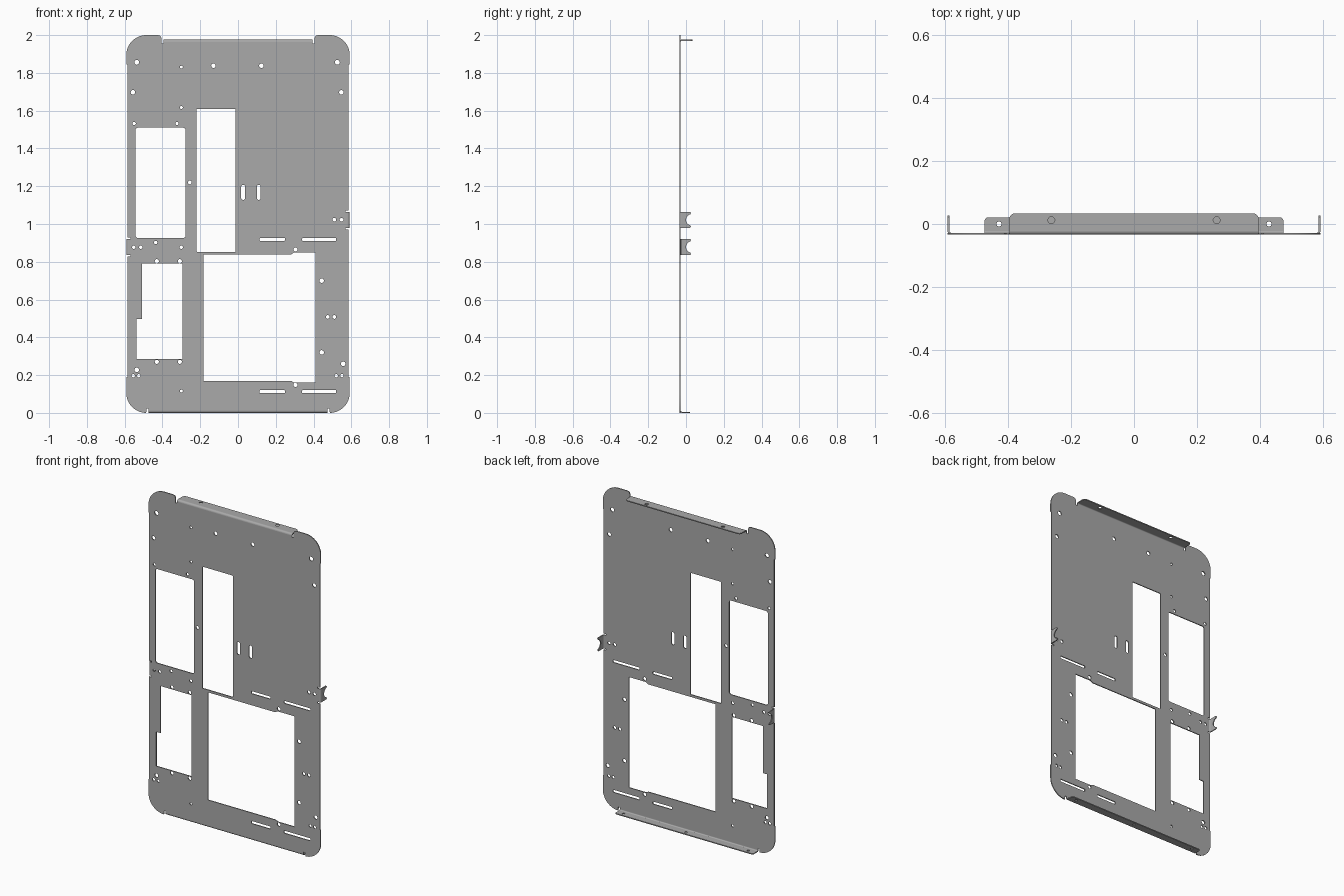
import bpy
import bmesh
from math import cos, sin, radians
from mathutils import Matrix, Vector

if "Cube" in bpy.data.objects:
    bpy.data.objects.remove(bpy.data.objects["Cube"])

THICK = 0.006      # sheet thickness
BEND = 0.012       # outer bend radius
HALF_W = 0.591     # half width of the panel
FRONT = -0.034     # front face of the panel
BACK = 0.034       # furthest reach of the flanges
BEND_Y = FRONT + BEND

steel = bpy.data.materials.new("steel grey")
steel.use_nodes = True
grey = (0.4, 0.4, 0.4, 1)
steel.diffuse_color = grey
steel.node_tree.nodes["Principled BSDF"].inputs["Base Color"].default_value = grey

# Directions in which a flat profile can be laid out: (u, v, extrusion)
FLAT = Matrix.Identity(4)
UPRIGHT = Matrix.Rotation(radians(90), 4, "X")
SIDEWAYS = Matrix(((0, 0, 1, 0), (1, 0, 0, 0), (0, 1, 0, 0), (0, 0, 0, 1)))


def arc(cx, cy, r, start, end, steps=10):
    angles = [radians(start + (end - start) * i / steps) for i in range(steps + 1)]
    return [(cx + r * cos(a), cy + r * sin(a)) for a in angles]


def circle(x, y, r):
    return arc(x, y, r, 0, 360, 20)[:-1]


def rounded(x0, x1, y0, y1, r):
    return (arc(x1 - r, y0 + r, r, -90, 0, 6) + arc(x1 - r, y1 - r, r, 0, 90, 6)
            + arc(x0 + r, y1 - r, r, 90, 180, 6) + arc(x0 + r, y0 + r, r, 180, 270, 6))


def sheet(name, loops, matrix, offset, thickness=THICK):
    """Fill an outline with holes, give it thickness and place it."""
    curve = bpy.data.curves.new(name, "CURVE")
    curve.dimensions = "2D"
    curve.fill_mode = "BOTH"
    curve.extrude = thickness / 2
    for loop in loops:
        spline = curve.splines.new("POLY")
        spline.points.add(len(loop) - 1)
        for point, (u, v) in zip(spline.points, loop):
            point.co = (u, v, 0, 1)
        spline.use_cyclic_u = True
    temp = bpy.data.objects.new(name + " outline", curve)
    bpy.context.collection.objects.link(temp)
    bpy.context.view_layer.update()
    graph = bpy.context.evaluated_depsgraph_get()
    mesh = bpy.data.meshes.new_from_object(temp.evaluated_get(graph))
    bpy.data.objects.remove(temp)

    bm = bmesh.new()
    bm.from_mesh(mesh)
    bmesh.ops.remove_doubles(bm, verts=bm.verts, dist=0.00005)
    bm.transform(Matrix.Translation(Vector(offset)) @ matrix)
    bmesh.ops.recalc_face_normals(bm, faces=bm.faces)
    bm.to_mesh(mesh)
    bm.free()
    mesh.materials.clear()
    mesh.materials.append(steel)
    obj = bpy.data.objects.new(name, mesh)
    bpy.context.collection.objects.link(obj)
    bpy.ops.object.select_all(action="DESELECT")
    obj.select_set(True)
    bpy.context.view_layer.objects.active = obj
    bpy.ops.object.shade_smooth_by_angle(angle=radians(30))
    return obj


def bend(name, centre, start, matrix, offset, length):
    """Quarter ring that joins the panel to a folded edge."""
    ring = (arc(*centre, BEND, start, start + 90, 6)
            + arc(*centre, BEND - THICK, start + 90, start, 6))
    sheet(name, [ring], matrix, offset, length)


TAB_HALF = 0.042
TAB_Z = {1: 1.022, -1: 0.878}
TOP_HALF, TOP_Z = 0.395, 1.976
LOW_HALF = 0.474


# Panel outline, one side from bottom to top, with bend reliefs
def half_outline(tab_z):
    inner, relief = HALF_W - BEND, HALF_W - 0.021
    edge = HALF_W - 0.005
    low, high = tab_z - TAB_HALF, tab_z + TAB_HALF
    pts = [(LOW_HALF, BEND), (LOW_HALF, 0.022), (0.485, 0.022)]
    pts += arc(0.486, 0.105, 0.105, -90, 0, 14)
    pts += [(HALF_W, 0.19), (edge, 0.19)]
    pts += [(edge, low - 0.008), (relief, low - 0.008), (relief, low), (inner, low)]
    pts += [(inner, high), (relief, high), (relief, high + 0.008), (edge, high + 0.008)]
    pts += [(edge, 1.845), (HALF_W, 1.845)]
    pts += arc(0.486, 1.895, 0.105, 0, 90, 14)
    pts += arc(0.422, 1.983, 0.017, 90, 180, 5)[:1]
    pts += [(0.41, 1.995), (0.405, 1.983), (0.405, 1.955)]
    pts += [(TOP_HALF, 1.955), (TOP_HALF, TOP_Z - BEND)]
    return pts


outline = half_outline(TAB_Z[1])
outline += [(-x, z) for x, z in reversed(half_outline(TAB_Z[-1]))]

# Large openings
openings = [
    rounded(-0.543, -0.277, 0.926, 1.51, 0.014),
    rounded(-0.22, -0.012, 0.853, 1.608, 0.003),
    [(-0.183, 0.17), (0.28, 0.17), (0.295, 0.162), (0.411, 0.162),
     (0.411, 0.848), (0.295, 0.848), (0.28, 0.838), (-0.183, 0.838)],
    [(-0.538, 0.285), (-0.295, 0.285), (-0.295, 0.79),
     (-0.508, 0.79), (-0.508, 0.498), (-0.538, 0.498)],
]

# Slots
for x in (0.027, 0.11):
    openings.append(rounded(x - 0.01, x + 0.01, 1.128, 1.207, 0.009))
for z in (0.918, 0.112):
    for x0, x1 in ((0.115, 0.248), (0.34, 0.52)):
        openings.append(rounded(x0, x1, z - 0.008, z + 0.008, 0.003))

# Screw holes in rows: radius, height, positions across
rows = [
    (0.013, 1.856, (-0.536, 0.526)), (0.012, 1.838, (-0.13, 0.124)),
    (0.012, 1.697, (-0.556, 0.547)), (0.008, 1.83, (-0.3,)),
    (0.008, 1.617, (-0.3,)), (0.009, 1.532, (-0.55, -0.323)),
    (0.01, 1.22, (-0.255,)), (0.01, 1.023, (0.51, 0.548)),
    (0.009, 0.902, (-0.436,)), (0.009, 0.877, (-0.552, -0.515, -0.3)),
    (0.011, 0.865, (0.304,)), (0.011, 0.803, (-0.43, -0.308)),
    (0.012, 0.7, (0.443,)), (0.01, 0.508, (0.475, 0.51)),
    (0.012, 0.32, (0.443,)), (0.011, 0.27, (-0.43, -0.308)),
    (0.012, 0.26, (0.557,)), (0.012, 0.228, (-0.536,)),
    (0.009, 0.197, (-0.555, -0.525, 0.52, 0.55)),
    (0.011, 0.148, (0.304,)), (0.008, 0.115, (-0.3,)),
]
openings += [circle(x, z, r) for r, z, across in rows for x in across]
sheet("panel", [outline] + openings, UPRIGHT, (0, FRONT + THICK / 2, 0))


# Folded flanges along the top and bottom
def flange(name, half, reach, corner, z, holes):
    shape = [(-half, BEND_Y), (half, BEND_Y)]
    shape += arc(half - corner, reach - corner, corner, 0, 90, 6)
    shape += arc(corner - half, reach - corner, corner, 90, 180, 6)
    sheet(name, [shape] + holes, FLAT, (0, 0, z))


flange("top_flange", TOP_HALF, BACK, 0.018, TOP_Z - THICK / 2,
       [circle(x, 0.012, 0.011) for x in (-0.262, 0.262)])
flange("bottom_flange", LOW_HALF, 0.021, 0.012, THICK / 2,
       [circle(x, 0, 0.008) for x in (-0.428, 0, 0.428)])
bend("top_bend", (BEND_Y, TOP_Z - BEND), 90, SIDEWAYS, (0, 0, 0), 2 * TOP_HALF)
bend("bottom_bend", (BEND_Y, BEND), 180, SIDEWAYS, (0, 0, 0), 2 * LOW_HALF)

# Notched side tabs
notch = arc(0.03, 0, 0.03, 255, 105, 12)
tab_shape = ([(BEND_Y, -TAB_HALF), (0.022, -TAB_HALF), (0.027, -0.037)] + notch
             + [(0.027, 0.037), (0.022, TAB_HALF), (BEND_Y, TAB_HALF)])
for side, label in ((1, "left"), (-1, "right")):
    z = TAB_Z[side]
    sheet(label + "_tab", [tab_shape], SIDEWAYS, (side * (HALF_W - THICK / 2), 0, z))
    bend(label + "_tab_bend", (side * (HALF_W - BEND), BEND_Y),
         270 if side > 0 else 180, FLAT, (0, 0, z), 2 * TAB_HALF)
